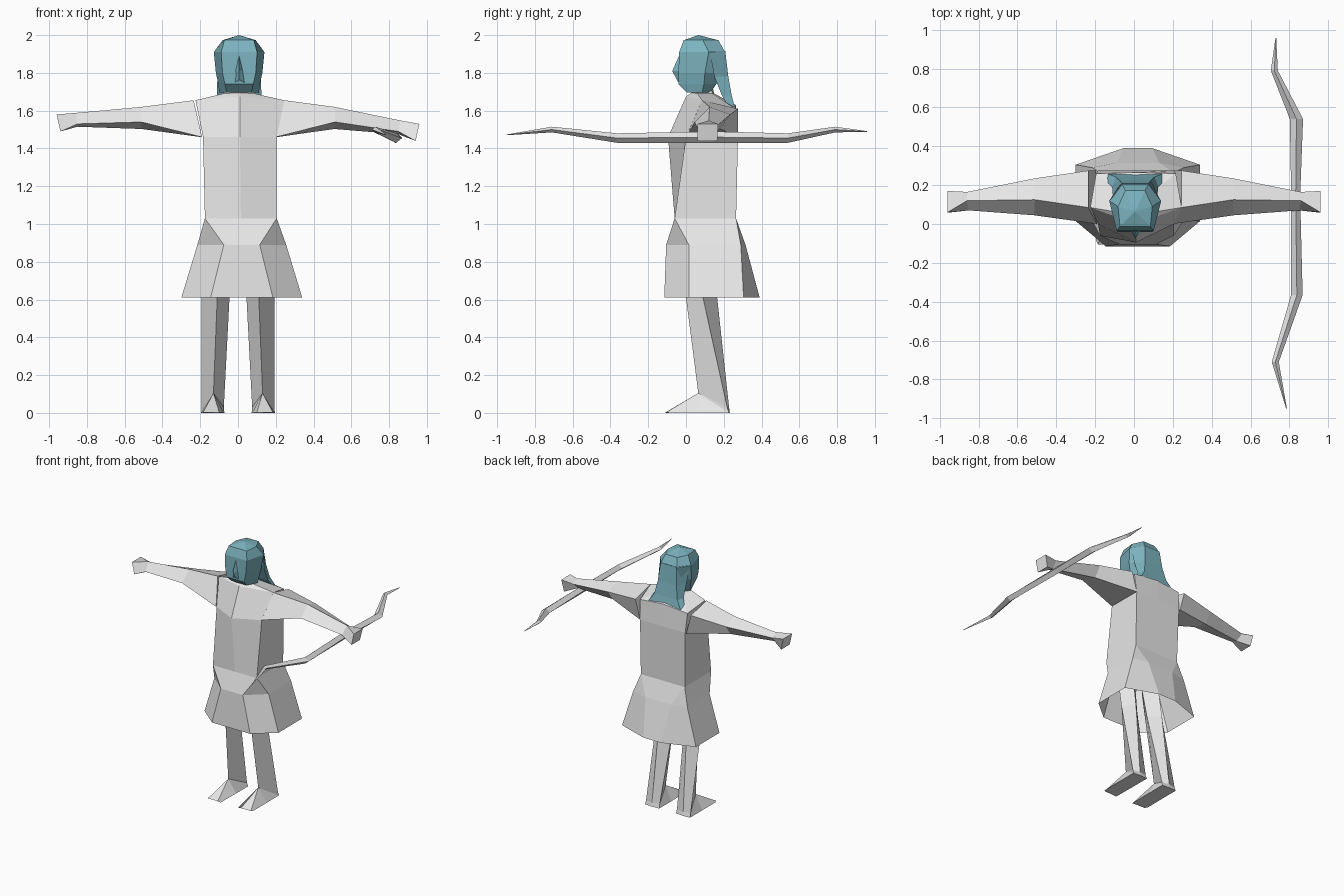
import bpy, bmesh

cube = bpy.data.objects.get("Cube")
if cube:
    bpy.data.objects.remove(cube, do_unlink=True)


def material(name, rgb):
    m = bpy.data.materials.new(name)
    m.use_nodes = True
    m.diffuse_color = (*rgb, 1)
    m.node_tree.nodes["Principled BSDF"].inputs["Base Color"].default_value = (*rgb, 1)
    return m


GREY = material("light grey", (0.8, 0.8, 0.8))
TEAL = material("dusty teal", (0.20, 0.45, 0.52))


def loft(name, rings, mat, caps=(True, True)):
    """Join equal-length rings of points into a flat-shaded skin."""
    bm = bmesh.new()
    loops = [[bm.verts.new(p) for p in ring] for ring in rings]
    n = len(loops[0])
    for a, b in zip(loops, loops[1:]):
        for i in range(n):
            j = (i + 1) % n
            bm.faces.new((a[i], a[j], b[j], b[i]))
    if caps[0]:
        bm.faces.new(loops[0][::-1])
    if caps[1]:
        bm.faces.new(loops[-1])
    bmesh.ops.remove_doubles(bm, verts=bm.verts, dist=0.0005)
    bmesh.ops.recalc_face_normals(bm, faces=bm.faces)
    me = bpy.data.meshes.new(name)
    bm.to_mesh(me)
    bm.free()
    me.materials.append(mat)
    ob = bpy.data.objects.new(name, me)
    bpy.context.collection.objects.link(ob)
    return ob


def sym(half, z, cx=0.0):
    """Mirror (x, y) points, listed front to back, into a full ring at height z."""
    right = [(cx + x, y, z) for x, y in half]
    left = [(cx - x, y, z) for x, y in reversed(half)]
    return right + left


def body_ring(fc, f, b, bc, cx):
    """Six-sided ring: front centre, front corner, back corner, back centre."""
    return [(cx, *fc), (cx + f[0], *f[1:]), (cx + b[0], *b[1:]),
            (cx, *bc), (cx - b[0], *b[1:]), (cx - f[0], *f[1:])]


# Torso with ridged chest, sloping shoulders and neck
loft("torso", [
    body_ring((-0.06, 1.03), (0.19, -0.06, 1.03), (0.19, 0.265, 1.03), (0.265, 1.03), 0.015),
    body_ring((-0.095, 1.46), (0.195, 0.0, 1.46), (0.195, 0.275, 1.46), (0.275, 1.46), 0.01),
    body_ring((0.0, 1.675), (0.235, 0.085, 1.655), (0.205, 0.26, 1.61), (0.265, 1.63), 0.01),
    body_ring((0.03, 1.695), (0.085, 0.06, 1.69), (0.06, 0.14, 1.69), (0.15, 1.69), 0.005),
    body_ring((0.035, 1.76), (0.06, 0.06, 1.76), (0.05, 0.12, 1.76), (0.13, 1.76), 0.005),
], GREY, (False, True))

# Flared skirt, open underneath
loft("skirt", [
    sym([(0.19, -0.06), (0.19, -0.06), (0.19, 0.265), (0.19, 0.265)], 1.03, 0.015),
    sym([(0.095, -0.105), (0.235, 0.015), (0.235, 0.29), (0.11, 0.315)], 0.89, 0.02),
    sym([(0.165, -0.115), (0.32, 0.015), (0.32, 0.305), (0.075, 0.39)], 0.61, 0.02),
], GREY, (False, False))

# Arms and hands; the left arm droops slightly
for side, s, droop in (("left", 1, 0.05), ("right", -1, 0.0)):
    sh = 0.01 if s > 0 else 0.0
    rings = [
        [(0.19, 0.0, 1.46), (0.235, 0.085, 1.655), (0.235, 0.275, 1.61), (0.195, 0.275, 1.46)],
        [(0.515, 0.045, 1.54), (0.51, 0.125, 1.62), (0.51, 0.235, 1.58), (0.51, 0.18, 1.503)],
        [(0.85, 0.07, 1.53), (0.86, 0.12, 1.588), (0.86, 0.165, 1.56), (0.85, 0.12, 1.515)],
        [(0.94, 0.06, 1.49), (0.96, 0.06, 1.58), (0.96, 0.17, 1.58), (0.94, 0.165, 1.49)],
    ]
    drops = (0, 0, droop * 0.8, droop)
    loft(side + "_arm", [[(s * x + (sh if i == 0 else 0), y, z - d) for x, y, z in r]
                         for i, (r, d) in enumerate(zip(rings, drops))], GREY)

# Legs and wedge-shaped feet
for side, s in (("left", 1), ("right", -1)):
    leg = [
        [(0.10, -0.03, 0.85), (0.19, 0.05, 0.85), (0.115, 0.13, 0.85), (0.03, 0.05, 0.85)],
        [(0.11, 0.0, 0.61), (0.192, 0.09, 0.61), (0.12, 0.165, 0.61), (0.045, 0.09, 0.61)],
        [(0.13, 0.065, 0.105), (0.193, 0.218, 0.03), (0.135, 0.228, 0.03), (0.075, 0.218, 0.03)],
        [(0.13, 0.065, 0.0), (0.195, 0.228, 0.0), (0.135, 0.232, 0.0), (0.072, 0.228, 0.0)],
    ]
    loft(side + "_leg", [[(s * x, y, z) for x, y, z in r] for r in leg], GREY)
    # The foot tapers from the heel and ankle ridge to a flat toe
    foot = [
        [(0.195, 0.228, 0.0), (0.193, 0.218, 0.03), (0.075, 0.218, 0.03), (0.072, 0.228, 0.0)],
        [(0.195, 0.08, 0.0), (0.13, 0.065, 0.105), (0.13, 0.065, 0.105), (0.072, 0.08, 0.0)],
        [(0.195, -0.085, 0.0), (0.185, -0.105, 0.003), (0.10, -0.108, 0.003), (0.075, -0.108, 0.0)],
    ]
    loft(side + "_foot", [[(s * x, y, z) for x, y, z in r] for r in foot], GREY)

# Faceted head
CX = 0.006
loft("head", [
    sym([(0.065, 0.005), (0.105, 0.085), (0.05, 0.13)], 1.695, CX),
    sym([(0.075, -0.04), (0.11, 0.095), (0.055, 0.16)], 1.74, CX),
    sym([(0.088, -0.04), (0.123, 0.1), (0.07, 0.215)], 1.80, CX),
    sym([(0.095, -0.036), (0.134, 0.12), (0.07, 0.207)], 1.91, CX),
    sym([(0.078, -0.012), (0.088, 0.09), (0.05, 0.172)], 1.973, CX),
    [(CX, 0.065, 2.0)] * 6,
], TEAL, (True, False))

# Nose
loft("nose", [
    [(CX, -0.037, 1.89)] * 3,
    [(CX - 0.02, -0.038, 1.81), (CX, -0.073, 1.81), (CX + 0.02, -0.038, 1.81)],
    [(CX - 0.03, -0.038, 1.745), (CX, -0.045, 1.765), (CX + 0.03, -0.038, 1.745)],
], TEAL, (False, True))

# Long hair flaring over the shoulders
loft("back_hair", [
    sym([(0.128, 0.125), (0.068, 0.208)], 1.915, CX),
    sym([(0.115, 0.15), (0.08, 0.224)], 1.78, CX),
    sym([(0.118, 0.19), (0.10, 0.242)], 1.68, CX),
    sym([(0.165, 0.235), (0.15, 0.262)], 1.60, CX),
], TEAL)

# Bow held level in the left hand: x, y, z, half width, half height
path = [(0.785, -0.95, 1.472, 0.002, 0.002), (0.727, -0.71, 1.50, 0.018, 0.015),
        (0.838, -0.365, 1.455, 0.03, 0.025), (0.832, 0.14, 1.46, 0.023, 0.03),
        (0.836, 0.54, 1.455, 0.034, 0.025), (0.722, 0.79, 1.50, 0.018, 0.015),
        (0.73, 0.957, 1.49, 0.002, 0.002)]
loft("bow", [[(x - w, y, z), (x, y, z + h), (x + w, y, z), (x, y, z - h)]
             for x, y, z, w, h in path], GREY)
